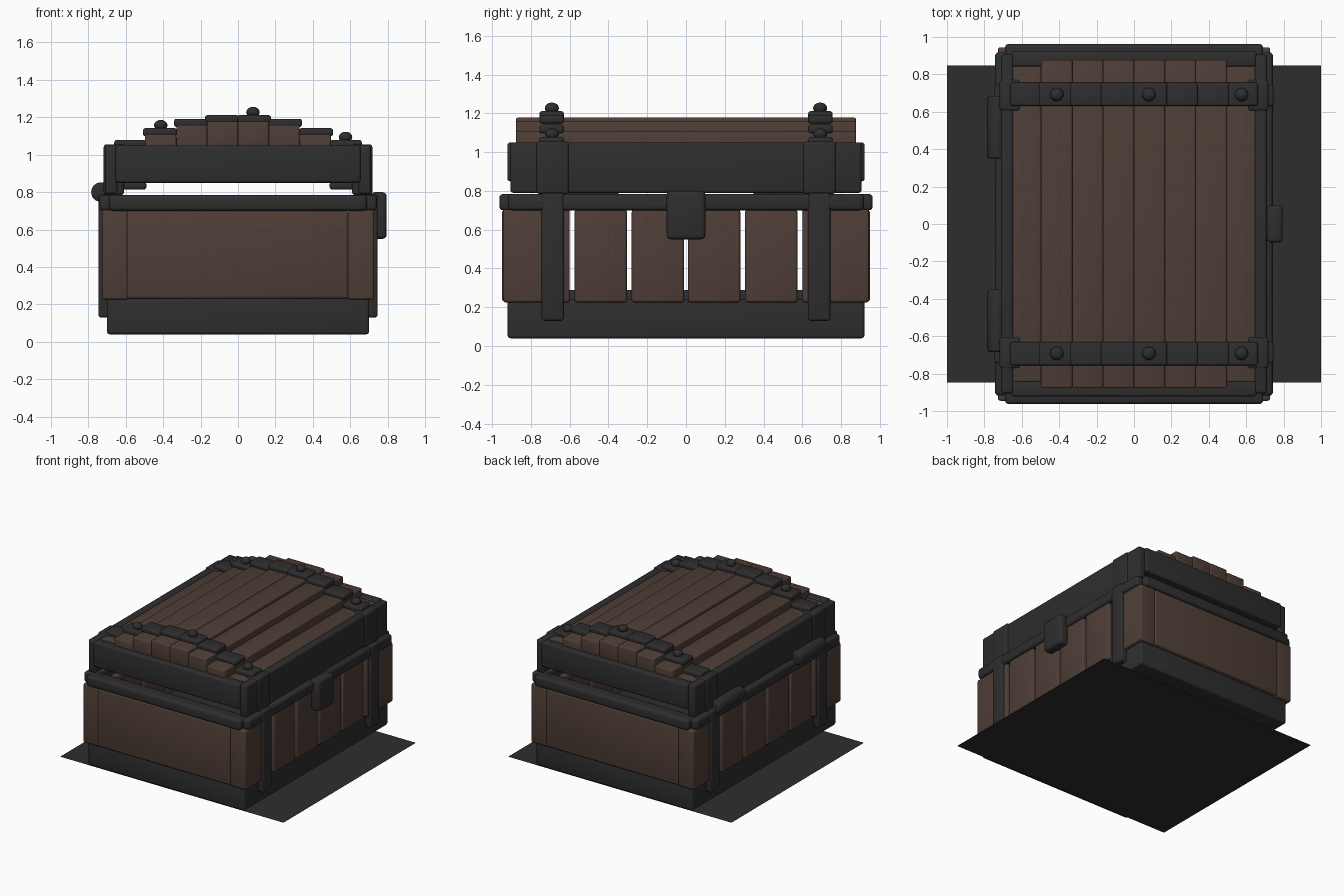
import bpy, bmesh, math
from mathutils import Matrix

if "Cube" in bpy.data.objects:
    bpy.data.objects.remove(bpy.data.objects["Cube"])


def material(name, rgb):
    m = bpy.data.materials.new(name)
    m.diffuse_color = (*rgb, 1)
    m.use_nodes = True
    m.node_tree.nodes["Principled BSDF"].inputs["Base Color"].default_value = m.diffuse_color
    return m


IRON = material("dark_iron", (0.027, 0.027, 0.027))
WOOD = material("brown_wood", (0.078, 0.048, 0.037))


def finish(name, bm, mat):
    me = bpy.data.meshes.new(name)
    bm.to_mesh(me)
    bm.free()
    me.materials.append(mat)
    me.shade_smooth()
    me.set_sharp_from_angle(angle=math.radians(40))
    ob = bpy.data.objects.new(name, me)
    bpy.context.collection.objects.link(ob)
    return ob


def box(name, x, y, z, mat=IRON, bevel=0.014):
    """Rounded block spanning the given (min, max) ranges."""
    size = [r[1] - r[0] for r in (x, y, z)]
    mid = [(r[0] + r[1]) / 2 for r in (x, y, z)]
    bm = bmesh.new()
    bmesh.ops.create_cube(bm, size=1, matrix=Matrix.Translation(mid) @ Matrix.Diagonal((*size, 1)))
    bmesh.ops.bevel(bm, geom=bm.edges[:], offset=min(bevel, min(size) * 0.45),
                    segments=3, profile=0.5, affect='EDGES')
    return finish(name, bm, mat)


def span(side, a, b):
    """Range a..b mirrored to the chosen side."""
    return (a, b) if side > 0 else (-b, -a)


def rivet(name, x, y, z, r=0.036):
    bm = bmesh.new()
    bmesh.ops.create_uvsphere(bm, u_segments=20, v_segments=12, radius=r,
                              matrix=Matrix.Translation((x, y, z)) @ Matrix.Diagonal((1, 1, 0.8, 1)))
    finish(name, bm, IRON)


# Flat ground sheet
bm = bmesh.new()
bmesh.ops.create_grid(bm, x_segments=1, y_segments=1, size=1, matrix=Matrix.Diagonal((1, 0.847, 1, 1)))
finish("ground_sheet", bm, IRON)

# Base and inner floor
box("base", (-0.70, 0.70), (-0.92, 0.92), (0.04, 0.24))
box("inner_floor", (-0.62, 0.62), (-0.86, 0.86), (0.20, 0.29))

# Plank edges along each long side; the outermost planks form the corners
PLANKS = [(0.01, 0.28), (0.305, 0.575), (0.60, 0.945)]

for s in (-1, 1):
    # End walls, end rims and end panels of the lid
    box("end_panel", (-0.595, 0.59), span(s, 0.86, 0.95), (0.23, 0.70), WOOD)
    box("end_rim", (-0.69, 0.69), span(s, 0.85, 0.963), (0.70, 0.785), bevel=0.02)
    box("lid_end", (-0.655, 0.655), span(s, 0.84, 0.922), (0.85, 1.05))

    # Long walls, long rims and long sides of the lid
    for t in (-1, 1):
        for a, b in PLANKS:
            inner = 0.585 if b > 0.9 else 0.64
            box("wall_plank", span(s, inner, 0.728), span(t, a, b), (0.225, 0.705), WOOD)
    box("side_rim", span(s, 0.63, 0.743), (-0.918, 0.918), (0.70, 0.785), bevel=0.02)
    box("lid_side", span(s, 0.645, 0.71), (-0.905, 0.905), (0.79, 1.05))

    # Upright straps on the body and on the lid
    for t in (-1, 1):
        box("body_strap", span(s, 0.66, 0.747), span(t, 0.63, 0.745), (0.13, 0.79))
        box("lid_bracket", span(s, 0.61, 0.718), span(t, 0.605, 0.772), (0.785, 1.055))

# Arched lid: (inner x, outer x, plank top, half length)
STEPS = [(0.0, 0.165, 1.178, 0.878), (0.165, 0.33, 1.158, 0.878),
         (0.33, 0.497, 1.108, 0.878), (0.497, 0.65, 1.045, 0.845)]
for s in (-1, 1):
    for a, b, top, length in STEPS:
        box("lid_plank", span(s, a, b), (-length, length), (top - 0.14, top), WOOD, 0.01)
        for t in (-1, 1):
            box("lid_strap", span(s, a - 0.004, b + 0.012), span(t, 0.63, 0.757),
                (top - 0.01, top + 0.034))
    # Inner lid plates
    for t in (-1, 1):
        box("inner_lid_plate", span(s, 0.49, 0.63), span(t, 0.63, 0.757), (0.813, 0.855))

# Rivets on the lid straps
for t in (-1, 1):
    for x, top in ((-0.413, 1.142), (0.08, 1.212), (0.575, 1.079)):
        rivet("strap_rivet", x, t * 0.692, top + 0.015)
        bm = bmesh.new()
        bmesh.ops.create_cone(bm, cap_ends=True, segments=20, radius1=0.026, radius2=0.026,
                              depth=0.03, matrix=Matrix.Translation((x, t * 0.692, top)))
        finish("rivet_neck", bm, IRON)

# Latch plate
box("latch", (0.71, 0.795), (-0.1, 0.1), (0.55, 0.80), bevel=0.022)

# Hinge barrels along the back edge
for t in (-1, 1):
    bm = bmesh.new()
    bmesh.ops.create_cone(bm, cap_ends=True, segments=24, radius1=0.052, radius2=0.052, depth=0.335,
                          matrix=Matrix.Translation((-0.733, t * 0.517, 0.80)) @ Matrix.Rotation(math.pi / 2, 4, 'X'))
    caps = [e for e in bm.edges if any(len(f.verts) > 4 for f in e.link_faces)]
    bmesh.ops.bevel(bm, geom=caps, offset=0.014, segments=3, profile=0.5, affect='EDGES')
    finish("hinge_barrel", bm, IRON)
